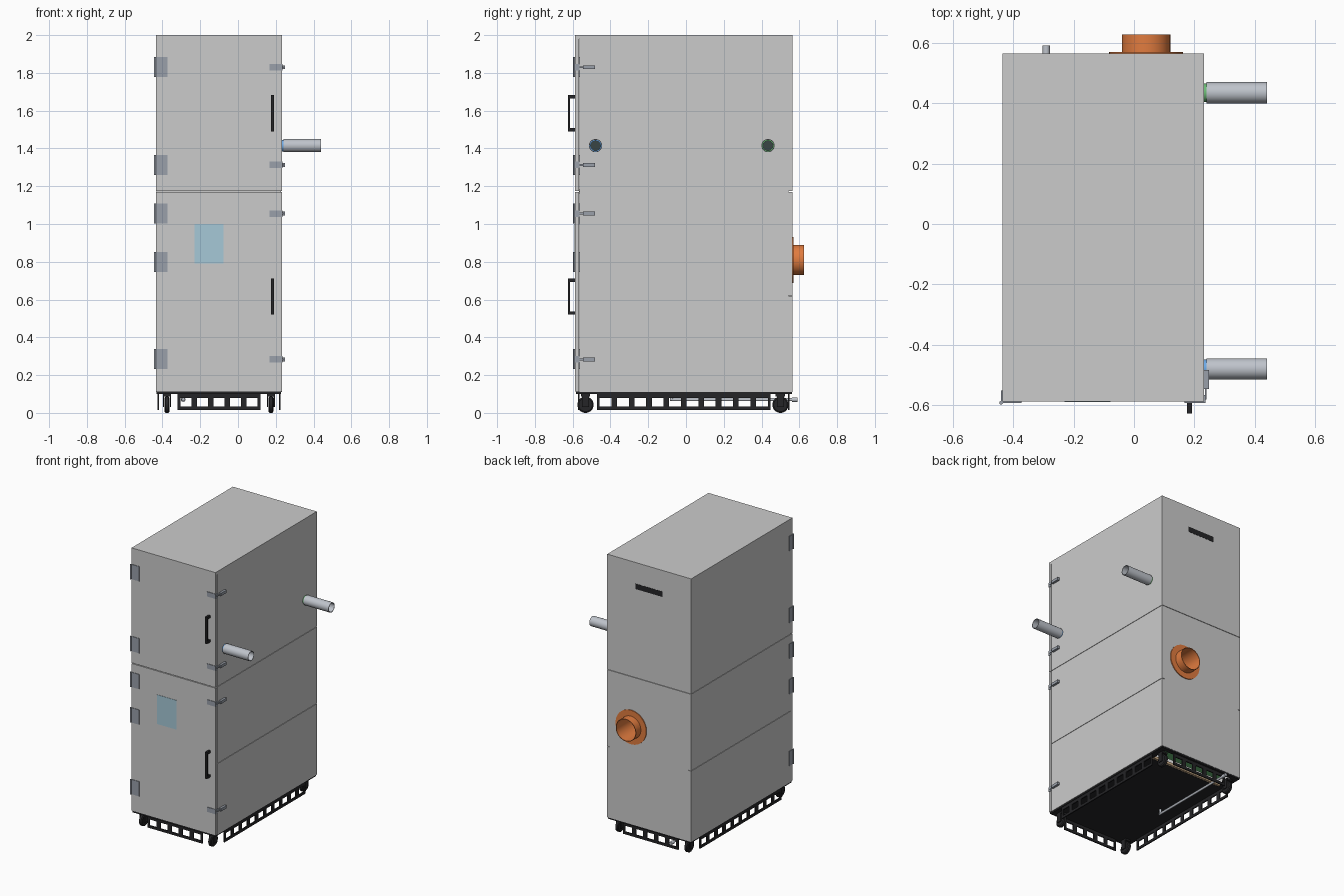
import bpy, bmesh, math
from mathutils import Matrix, Vector

if "Cube" in bpy.data.objects:
    bpy.data.objects.remove(bpy.data.objects["Cube"])

def mat(name, r, g, b):
    m = bpy.data.materials.new(name)
    m.diffuse_color = (r, g, b, 1)
    m.use_nodes = True
    m.node_tree.nodes["Principled BSDF"].inputs["Base Color"].default_value = m.diffuse_color
    return m

BLACK = mat("black", 0.018, 0.018, 0.02)
STEEL = mat("steel", 0.32, 0.35, 0.4)
PIPE = mat("pipe_grey", 0.52, 0.55, 0.6)
ORANGE = mat("orange", 0.75, 0.2, 0.05)
GREEN = mat("green", 0.15, 0.5, 0.18)
BLUE = mat("blue", 0.15, 0.4, 0.8)
GLASS = mat("window_blue", 0.38, 0.58, 0.68)
TAN = mat("tan", 0.6, 0.42, 0.25)
DARK = mat("dark_inner", 0.04, 0.06, 0.06)

def finish(bm, name, m=None, smooth=False):
    me = bpy.data.meshes.new(name)
    bmesh.ops.recalc_face_normals(bm, faces=bm.faces)
    bm.to_mesh(me)
    bm.free()
    o = bpy.data.objects.new(name, me)
    bpy.context.collection.objects.link(o)
    if m:
        me.materials.append(m)
    if smooth:
        bpy.ops.object.select_all(action='DESELECT')
        o.select_set(True)
        bpy.context.view_layer.objects.active = o
        bpy.ops.object.shade_smooth_by_angle()
    return o

def boxes(name, spans, m=None):
    """One object from boxes given as (x0, x1, y0, y1, z0, z1)."""
    bm = bmesh.new()
    for x0, x1, y0, y1, z0, z1 in spans:
        c = Vector(((x0 + x1) / 2, (y0 + y1) / 2, (z0 + z1) / 2))
        s = Matrix.Diagonal((x1 - x0, y1 - y0, z1 - z0, 1))
        bmesh.ops.create_cube(bm, size=1, matrix=Matrix.Translation(c) @ s)
    return finish(bm, name, m)

def lathe(name, profile, origin, axis, m=None, n=32, closed=True):
    """Spin (radius, distance) points about an axis through origin."""
    bm = bmesh.new()
    rot = Vector((0, 0, 1)).rotation_difference(Vector(axis)).to_matrix().to_4x4()
    vs = [bm.verts.new((r, 0, h)) for r, h in profile]
    pairs = list(zip(vs, vs[1:] + vs[:1])) if closed else list(zip(vs, vs[1:]))
    es = [bm.edges.new(p) for p in pairs]
    bmesh.ops.spin(bm, geom=vs + es, cent=(0, 0, 0), axis=(0, 0, 1),
                   angle=math.tau, steps=n, use_duplicate=False)
    bmesh.ops.remove_doubles(bm, verts=bm.verts, dist=1e-5)
    bmesh.ops.transform(bm, matrix=Matrix.Translation(origin) @ rot, verts=bm.verts)
    return finish(bm, name, m, True)

def tube(name, r, ri, length, origin, axis, m):
    return lathe(name, [(ri, 0), (r, 0), (r, length), (ri, length)], origin, axis, m)

def rod(name, r, length, origin, axis, m, n=24):
    return lathe(name, [(0, 0), (r, 0), (r, length), (0, length)], origin, axis, m, n, False)

X0, X1, Y0, Y1, Z0, Z1 = -0.435, 0.232, -0.587, 0.563, 0.11, 2.0
SEAM, T, G = 1.172, 0.02, 0.0015

# cabinet panels, split by narrow seams
boxes("top_panel", [(X0, X1, Y0, Y1, Z1 - T, Z1)])
side_z = [(Z0, 0.62 - G), (0.62 + G, SEAM - G), (SEAM + G, Z1 - T)]
for label, xa in (("left", X0), ("right", X1 - T)):
    boxes(label + "_side_panels", [(xa, xa + T, Y0 + T + 0.002, Y1, a, b) for a, b in side_z])
boxes("inner_frame", [(x, x + 0.03, Y0 + T + 0.003, Y1 - T, z, z + 0.02)
                      for x in (X0 + 0.004, X1 - 0.034) for z in (0.61, SEAM - 0.01)])
boxes("lower_door", [(X0, X1, Y0, Y0 + T, Z0 + 0.003, SEAM - 0.0025)])
boxes("upper_door", [(X0, X1, Y0, Y0 + T, SEAM + 0.0025, Z1 - T - 0.002),
                     (X0, X1, Y0, Y0 + T, Z1 - T - 0.002, Z1 - 0.004)])
boxes("upper_back_panel", [(X0 + T, X1 - T, Y1 - T, Y1, SEAM + G, Z1 - T)])
back = boxes("lower_back_panel", [(X0 + T, X1 - T, Y1 - T, Y1, Z0, SEAM - G)])
boxes("middle_shelf", [(X0 + T, X1 - T, Y0 + T, Y1 - T, SEAM - 0.01, SEAM + 0.01)])
boxes("door_window", [(-0.23, -0.078, Y0 - 0.002, Y0 + 0.005, 0.79, 1.0)], GLASS)
boxes("back_vent_slot", [(-0.208, 0.008, Y1 - 0.01, Y1 + 0.0015, 1.81, 1.848)], BLACK)

# round exhaust on the back
ex = Vector((0.04, 0, 0.81))
cutter = rod("exhaust_cutter", 0.077, 0.3, ex + Vector((0, 0.4, 0)), (0, 1, 0), None, 48)
cutter.hide_render = True
cutter.hide_viewport = True
mod = back.modifiers.new("exhaust_hole", 'BOOLEAN')
mod.object = cutter
mod.solver = 'EXACT'
lathe("exhaust_duct", [(0.076, 0.42), (0.08, 0.42), (0.08, Y1), (0.122, Y1), (0.122, Y1 + 0.006),
                       (0.08, Y1 + 0.006), (0.08, 0.626), (0.076, 0.626)], ex, (0, 1, 0), ORANGE, 48)
rod("exhaust_inner_plate", 0.079, 0.005, ex + Vector((0, 0.42, 0)), (0, 1, 0), ORANGE, 48)

# side pipes with coloured collars
for label, y, col in (("front", -0.479, BLUE), ("rear", 0.434, GREEN)):
    tube(label + "_pipe_collar", 0.031, 0.026, 0.02, (X1, y, 1.415), (1, 0, 0), col)
    tube(label + "_side_pipe", 0.035, 0.031, 0.2, (0.24, y, 1.415), (1, 0, 0), PIPE)
    rod(label + "_pipe_bottom", 0.03, 0.003, (X1, y, 1.415), (1, 0, 0), DARK)

# hinges
for i, z in enumerate((0.285, 0.80, 1.055, 1.313, 1.83)):
    boxes(f"hinge_{i}", [(X0 - 0.002, -0.372, Y0 - 0.004, Y0, z - 0.053, z + 0.053),
                         (X0 - 0.004, X0, Y0, -0.55, z - 0.053, z + 0.053)], STEEL)
    rod(f"hinge_pin_{i}", 0.006, 0.106, (X0 - 0.004, Y0 - 0.004, z - 0.053), (0, 0, 1), STEEL, 16)

# toggle latches
for i, z in enumerate((0.283, 1.055, 1.313, 1.83)):
    boxes(f"latch_{i}", [(0.167, X1 + 0.003, Y0 - 0.004, Y0, z - 0.017, z + 0.017),
                         (X1, X1 + 0.004, Y0 - 0.004, -0.565, z - 0.017, z + 0.017),
                         (X1 + 0.003, X1 + 0.008, -0.58, -0.54, z - 0.005, z + 0.005),
                         (X1, X1 + 0.016, -0.545, -0.483, z - 0.01, z + 0.01)], STEEL)

# bow handles
for label, z0, z1 in (("lower", 0.52, 0.712), ("upper", 1.49, 1.682)):
    h = boxes(label + "_handle", [(0.176, 0.191, -0.626, -0.614, z0, z1),
                                  (0.176, 0.191, -0.616, Y0, z0, z0 + 0.018),
                                  (0.176, 0.191, -0.616, Y0, z1 - 0.018, z1)], BLACK)

# black base tray with a rear opening
BX0, BX1, OY0, OY1 = X0 + 0.05, X1 - 0.05, 0.40, 0.53
boxes("base_tray", [(X0 + 0.004, X1 - 0.004, Y0 + 0.004, OY0, 0.1, 0.113),
                    (X0 + 0.004, X1 - 0.004, OY1, Y1 - 0.002, 0.1, 0.113),
                    (X0 + 0.004, BX0, OY0, OY1, 0.1, 0.113),
                    (BX1, X1 - 0.004, OY0, OY1, 0.1, 0.113)], BLACK)
boxes("green_inner_panel", [(BX0, BX1, OY0, OY1, 0.15, 0.16),
                            (BX0, BX1, OY1, OY1 + 0.005, 0.113, 0.16)], GREEN)
boxes("tan_rail", [(BX0, BX1, OY0 - 0.002, OY0 + 0.015, 0.101, 0.12)], TAN)

# slotted skirts on all four sides
def skirt(name, along_x, a, b, c, n):
    pitch, t = (b - a) / n, 0.004
    bars = [(a, b, 0.078, 0.105), (a, b, 0.016, 0.034)]
    for i in range(n + 1):
        p = a + i * pitch
        bars.append((max(a, p - 0.015), min(b, p + 0.015), 0.034, 0.078))
    boxes(name, [(u, v, c - t, c + t, z0, z1) if along_x else (c - t, c + t, u, v, z0, z1)
                 for u, v, z0, z1 in bars], BLACK)

skirt("front_skirt", True, -0.32, 0.118, Y0 + 0.02, 5)
skirt("back_skirt", True, -0.32, 0.118, Y1 - 0.02, 5)
skirt("left_skirt", False, -0.472, 0.448, X0 + 0.012, 10)
skirt("right_skirt", False, -0.472, 0.448, X1 - 0.012, 10)

# casters
for sx, x in (("left", -0.376), ("right", 0.174)):
    for sy, y in (("front", -0.532), ("rear", 0.5)):
        lathe(f"{sy}_{sx}_wheel", [(0, 0), (0.036, 0), (0.043, 0.005), (0.043, 0.021),
                                   (0.036, 0.026), (0, 0.026)],
              (x - 0.013, y, 0.043), (1, 0, 0), BLACK, 32, False)
        boxes(f"{sy}_{sx}_fork", [(x - 0.021, x - 0.015, y - 0.018, y + 0.018, 0.03, 0.095),
                                  (x + 0.015, x + 0.021, y - 0.018, y + 0.018, 0.03, 0.095),
                                  (x - 0.021, x + 0.021, y - 0.025, y + 0.025, 0.088, 0.1)], BLACK)

# drain pipe under the base
rod("drain_pipe", 0.008, 0.67, (-0.29, -0.085, 0.07), (0, 1, 0), PIPE)
rod("drain_riser", 0.008, 0.035, (-0.29, -0.077, 0.066), (0, 0, 1), PIPE)
rod("drain_fitting", 0.012, 0.03, (-0.29, 0.56, 0.07), (0, 1, 0), PIPE)
